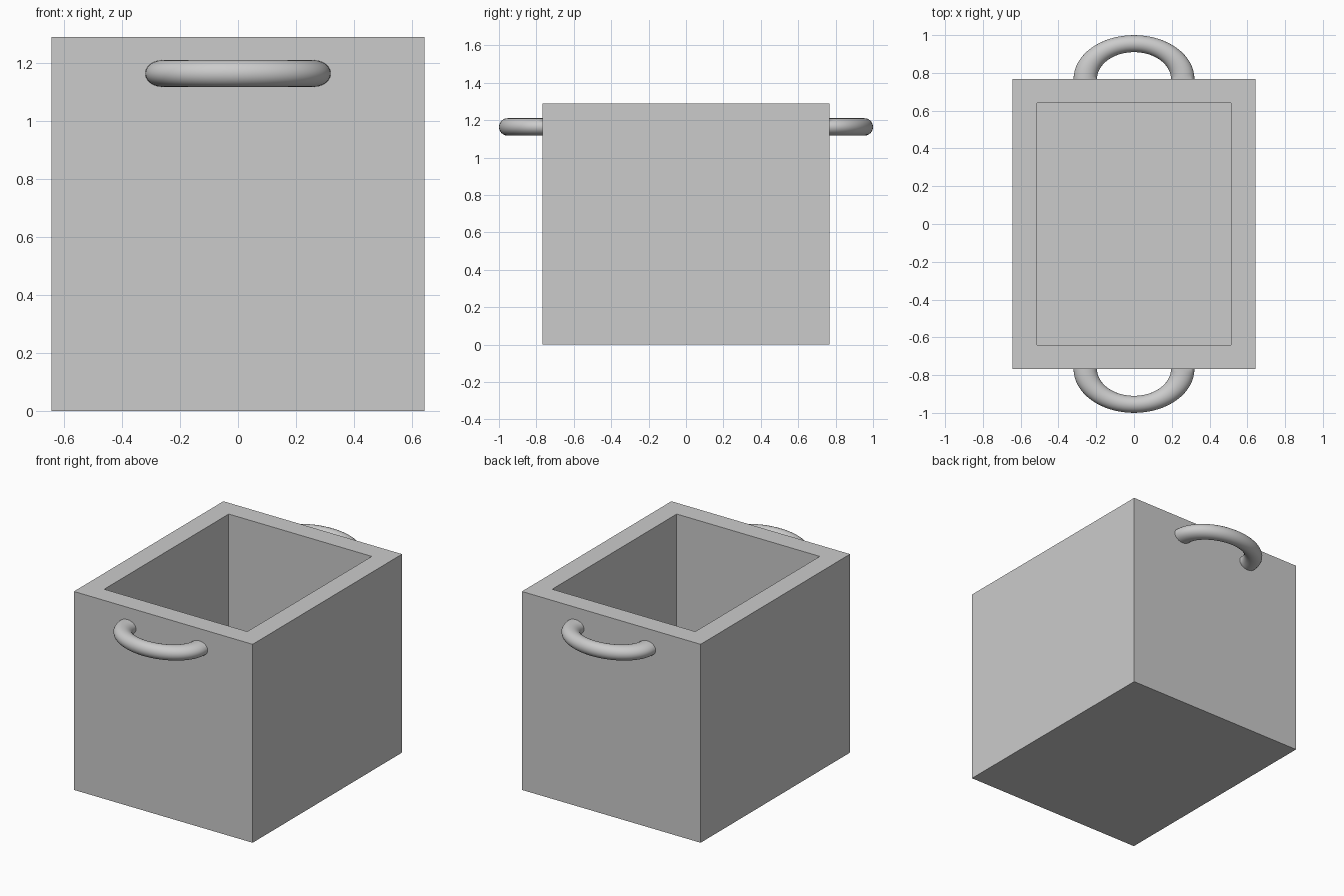
import bpy, bmesh, math

if "Cube" in bpy.data.objects:
    bpy.data.objects.remove(bpy.data.objects["Cube"])

W, D, H, T = 1.285, 1.535, 1.29, 0.128   # outer size and wall thickness

# Crate body: block whose top is inset for the rim and pushed down to the floor
bm = bmesh.new()
bmesh.ops.create_cube(bm, size=1)
for v in bm.verts:
    v.co = (v.co.x * W, v.co.y * D, (v.co.z + 0.5) * H)
top = max(bm.faces, key=lambda f: f.calc_center_median().z)
bmesh.ops.inset_region(bm, faces=[top], thickness=T, use_even_offset=True)
well = bmesh.ops.extrude_face_region(bm, geom=[top])["geom"]
bmesh.ops.translate(bm, vec=(0, 0, T - H),
                    verts=[g for g in well if isinstance(g, bmesh.types.BMVert)])
if top.is_valid:
    bm.faces.remove(top)
bmesh.ops.recalc_face_normals(bm, faces=bm.faces)
mesh = bpy.data.meshes.new("crate_body")
bm.to_mesh(mesh)
bm.free()
bpy.context.collection.objects.link(bpy.data.objects.new("crate_body", mesh))


# Handles: half of a flattened ring standing out of each end wall
def handle(name, side):
    bpy.ops.mesh.primitive_torus_add(major_segments=64, minor_segments=24,
                                     major_radius=0.258, minor_radius=0.062)
    ob = bpy.context.object
    ob.name = name
    bm = bmesh.new()
    bm.from_mesh(ob.data)
    geom = bm.verts[:] + bm.edges[:] + bm.faces[:]
    bmesh.ops.bisect_plane(bm, geom=geom, plane_co=(0, 0, 0),
                           plane_no=(0, -side, 0), clear_outer=True)
    for v in bm.verts:
        v.co = (v.co.x, v.co.y * 0.726 + side * D / 2, v.co.z * 0.75 + 1.164)
    bm.to_mesh(ob.data)
    bm.free()
    bpy.ops.object.shade_smooth_by_angle(angle=math.radians(40))


handle("front_handle", -1)
handle("back_handle", 1)
